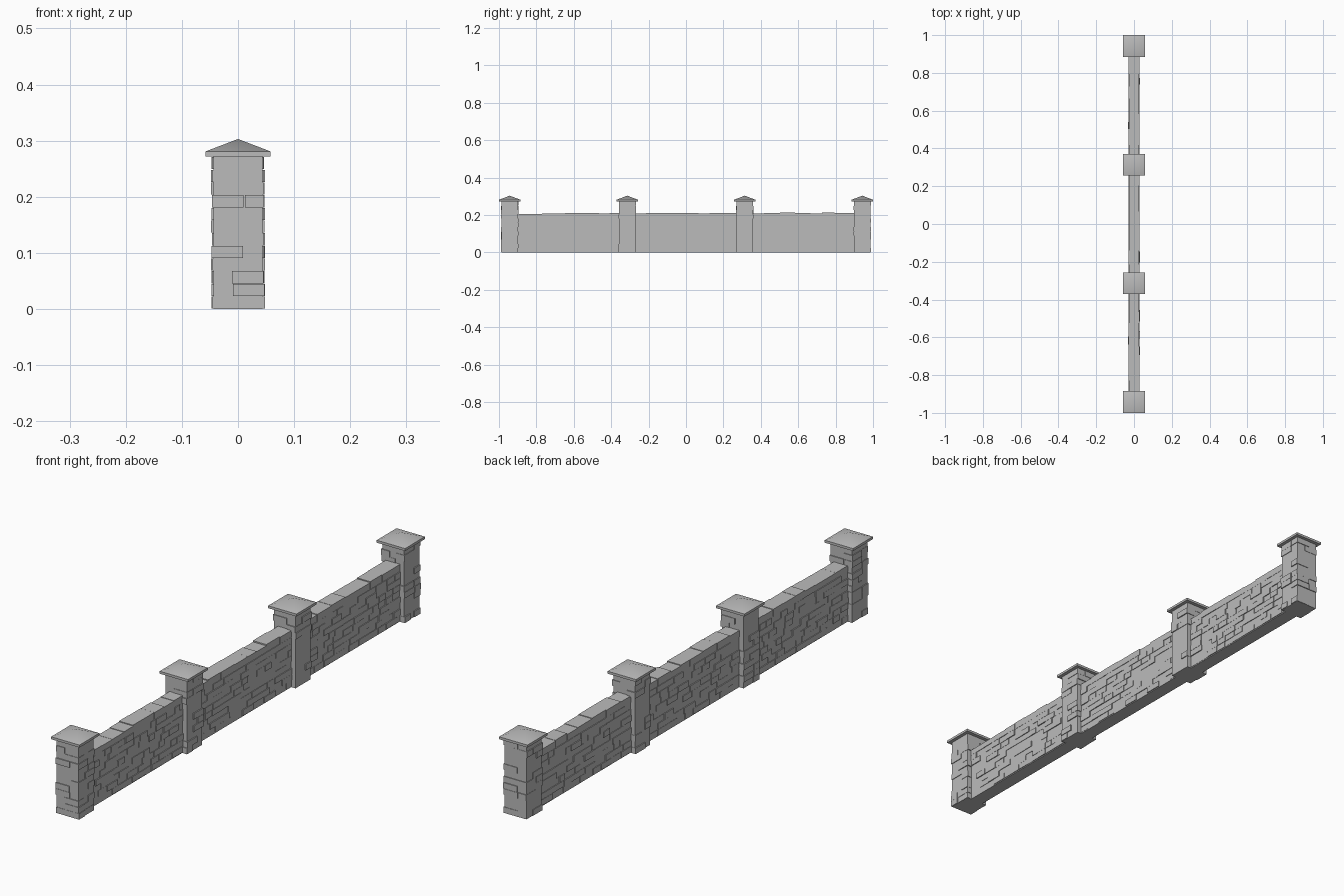
import bpy, bmesh, random, math
from mathutils import Vector, Matrix

if "Cube" in bpy.data.objects:
    bpy.data.objects.remove(bpy.data.objects["Cube"])

random.seed(7)
stone = bpy.data.materials.new("grey stone")
stone.diffuse_color = (0.5, 0.5, 0.5, 1)
stone.use_nodes = True
stone.node_tree.nodes["Principled BSDF"].inputs["Base Color"].default_value = stone.diffuse_color

END_Y, MID_Y = 0.9425, 0.314      # pillar centres
PILLAR, CAP = 0.044, 0.0575       # half widths
WALL = 0.0265                     # half thickness of the wall core
COURSE = 0.0226                   # height of one stone course


def box(bm, x0, x1, y0, y1, z0, z1):
    size = Matrix.Diagonal((x1 - x0, y1 - y0, z1 - z0, 1))
    centre = Matrix.Translation(((x0 + x1) / 2, (y0 + y1) / 2, (z0 + z1) / 2))
    bmesh.ops.create_cube(bm, size=1, matrix=centre @ size)


def finish(bm, name):
    mesh = bpy.data.meshes.new(name)
    bm.to_mesh(mesh)
    bm.free()
    mesh.materials.append(stone)
    ob = bpy.data.objects.new(name, mesh)
    bpy.context.collection.objects.link(ob)
    return ob


def pillar(name, cy):
    # Shaft with raised stones wrapping the corners
    bm = bmesh.new()
    box(bm, -PILLAR, PILLAR, cy - PILLAR, cy + PILLAR, 0, 0.273)
    for i in range(12):
        z = i * COURSE
        for sx in (-1, 1):
            for sy in (-1, 1):
                if random.random() > 0.4:
                    continue
                along = random.choice((True, False))
                lx, ly = (0.056, 0.034) if along else (0.034, 0.056)
                ox = sx * (PILLAR + random.uniform(0.001, 0.004))
                oy = sy * (PILLAR + random.uniform(0.001, 0.004))
                xs = sorted((ox, ox - sx * lx))
                ys = sorted((oy, oy - sy * ly))
                box(bm, *xs, cy + ys[0], cy + ys[1], z + 0.0005, z + COURSE - 0.0005)
    finish(bm, name)


def cap(name, cy):
    # Thin square slab rising to a low pyramid
    bm = bmesh.new()
    rings = [[bm.verts.new((sx * CAP, cy + sy * CAP, z))
              for sx, sy in ((-1, -1), (1, -1), (1, 1), (-1, 1))]
             for z in (0.272, 0.281)]
    tip = bm.verts.new((0, cy, 0.303))
    bm.faces.new(rings[0][::-1])
    for i in range(4):
        j = (i + 1) % 4
        bm.faces.new((rings[0][i], rings[0][j], rings[1][j], rings[1][i]))
        bm.faces.new((rings[1][i], rings[1][j], tip))
    ob = finish(bm, name)
    bpy.ops.object.select_all(action='DESELECT')
    ob.select_set(True)
    bpy.context.view_layer.objects.active = ob
    bpy.ops.object.shade_smooth_by_angle(angle=math.radians(35))


def lengths(y0, y1, low, high):
    # Split a course into stones of random length
    y = y0
    while y < y1 - 0.001:
        end = y + random.uniform(low, high)
        if y1 - end < low * 0.6:
            end = y1
        yield y, end
        y = end


def wall(name, y0, y1):
    # Core, raised stones on both faces, uneven coping stones on top
    bm = bmesh.new()
    box(bm, -WALL, WALL, y0, y1, 0, 0.2)
    for i in range(8):
        z = i * COURSE + 0.003
        for side in (-1, 1):
            for a, b in lengths(y0, y1, 0.03, 0.068):
                if random.random() < 0.25:
                    continue
                out = side * (WALL + random.uniform(0.0008, 0.004))
                xs = sorted((side * 0.015, out))
                box(bm, *xs, a + 0.0006, b - 0.0006, z + 0.0005, z + COURSE - 0.0005)
    for a, b in lengths(y0, y1, 0.05, 0.085):
        box(bm, -WALL - random.uniform(0, 0.003), WALL + random.uniform(0, 0.003),
            a, b, 8 * COURSE + 0.004, random.uniform(0.205, 0.212))
    finish(bm, name)


centres = (-END_Y, -MID_Y, MID_Y, END_Y)
for n, cy in enumerate(centres, 1):
    pillar(f"pillar_{n}", cy)
    cap(f"pillar_cap_{n}", cy)
for n, (a, b) in enumerate(zip(centres, centres[1:]), 1):
    wall(f"wall_section_{n}", a + PILLAR - 0.002, b - PILLAR + 0.002)
